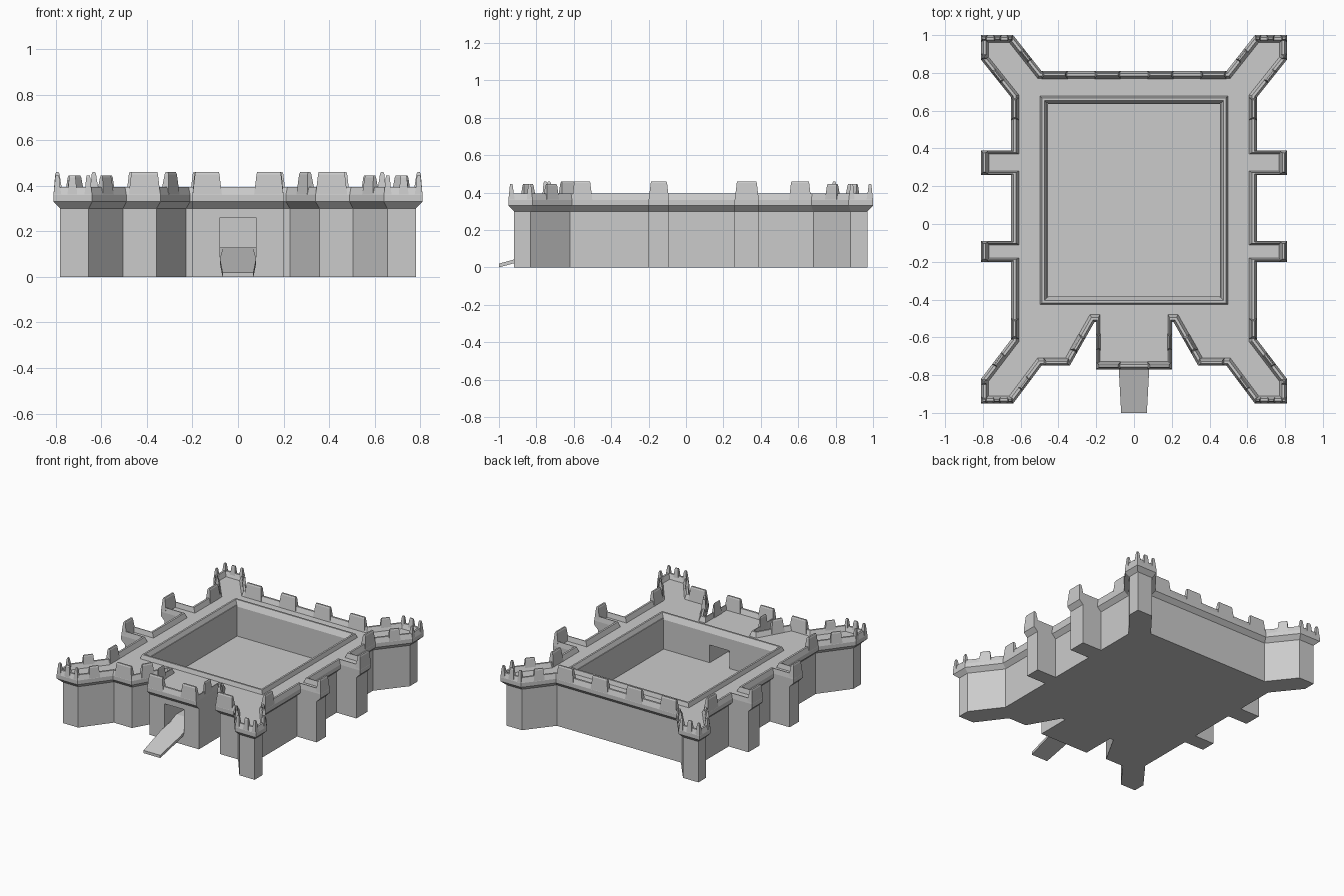
import bpy, bmesh
from mathutils import Vector

if "Cube" in bpy.data.objects:
    bpy.data.objects.remove(bpy.data.objects["Cube"])


def make(name, build):
    bm = bmesh.new()
    build(bm)
    bmesh.ops.recalc_face_normals(bm, faces=bm.faces)
    me = bpy.data.meshes.new(name)
    bm.to_mesh(me)
    bm.free()
    ob = bpy.data.objects.new(name, me)
    bpy.context.collection.objects.link(ob)
    return ob


def loft(bm, rings, caps=True, wrap=False):
    vs = [[bm.verts.new(p) for p in r] for r in rings]
    pairs = list(zip(vs, vs[1:])) + ([(vs[-1], vs[0])] if wrap else [])
    for a, b in pairs:
        for i in range(len(a)):
            j = (i + 1) % len(a)
            bm.faces.new((a[i], a[j], b[j], b[i]))
    if caps:
        bm.faces.new(vs[0][::-1])
        bm.faces.new(vs[-1])


def inset(pts, dist):
    """Move every edge of a counter-clockwise outline inward by its own distance."""
    n, out = len(pts), []
    dirs = [(pts[(i + 1) % n] - pts[i]).normalized() for i in range(n)]
    base = [pts[i] + Vector((-dirs[i].y, dirs[i].x)) * dist[i] for i in range(n)]
    for i in range(n):
        d0, d1 = dirs[i - 1], dirs[i]
        t = (base[i] - base[i - 1]).cross(d1) / d0.cross(d1)
        out.append(base[i - 1] + d0 * t)
    return out


# Right half of the fort outline; the flag marks edges with no cornice flare
HALF = [(.20, -.77, 1), (.20, -.52, 0), (.21, -.52, 0), (.34, -.75, 0),
        (.49, -.75, 0), (.64, -.95, 0), (.81, -.95, 0), (.81, -.82, 0),
        (.65, -.61, 0), (.65, -.20, 1), (.81, -.20, 0), (.81, -.09, 1),
        (.65, -.09, 0), (.65, .26, 1), (.81, .26, 0), (.81, .39, 1),
        (.65, .39, 0), (.65, .67, 0), (.81, .87, 0), (.81, 1.0, 0),
        (.64, 1.0, 0), (.49, .81, 0)]
outline = [Vector(p[:2]) for p in HALF] + [Vector((-p[0], p[1])) for p in HALF[::-1]]
half_flags = [p[2] for p in HALF[:-1]]
flags = half_flags + [0] + half_flags[::-1] + [0]


def level(z, wall, side):
    return [(p.x, p.y, z) for p in inset(outline, [side if f else wall for f in flags])]


# Walls with cornice, parapet and walkway
walls = make("fort_walls", lambda bm: loft(bm, [
    level(0, .03, 0), level(.30, .03, 0), level(.33, 0, 0), level(.36, 0, 0),
    level(.395, .012, .006), level(.395, .026, .012), level(.36, .04, .02)]))


def rect(x, y0, y1, z):
    return [(-x, y0, z), (x, y0, z), (x, y1, z), (-x, y1, z)]


# Courtyard and gate passage cut out of the solid
FLOOR = .13
yard = make("courtyard_cutter", lambda bm: loft(bm, [
    rect(.455, -.39, .64, FLOOR), rect(.455, -.39, .64, .6)]))
prof = [(-.9, .02), (-.6, FLOOR), (-.35, FLOOR), (-.35, .26), (-.9, .26)]
gate = make("gate_cutter", lambda bm: loft(bm, [
    [(x, y, z) for y, z in prof] for x in (-.08, .08)]))
bpy.context.view_layer.objects.active = walls
for cutter in (yard, gate):
    cutter.hide_render = True
    mod = walls.modifiers.new(cutter.name, 'BOOLEAN')
    mod.operation, mod.solver, mod.object = 'DIFFERENCE', 'EXACT', cutter
    bpy.ops.object.modifier_apply(modifier=mod.name)
    bpy.data.objects.remove(cutter)

# Low rim around the courtyard
make("courtyard_rim", lambda bm: loft(bm, [
    rect(.50 - d, -.43 + d, .68 - d, z) for d, z in
    ((0, .35), (.012, .39), (.025, .39), (.045, .35))], caps=False, wrap=True))

# Entrance ramp, widest where it meets the gate
def ramp(bm):
    plan = [(-1.0, .068), (-.78, .08), (-.60, .065)]
    rings = []
    for y, w in plan:
        z = .02 + (y + 1) * .275
        rings.append([(-w, y, z - .02), (w, y, z - .02), (w, y, z), (-w, y, z)])
    loft(bm, rings)


make("entrance_ramp", ramp)


# Tapered battlement block on the outer edge from p to q
def merlon(bm, p, q, top=.46, thick=.042, taper=.014):
    p, q = Vector(p), Vector(q)
    d = (q - p).normalized()
    n = Vector((-d.y, d.x))

    def ring(z, e, o, i):
        return [(v.x, v.y, z) for v in (p + d * e + n * o, q - d * e + n * o,
                                        q - d * e + n * i, p + d * e + n * i)]
    loft(bm, [ring(.355, 0, 0, thick), ring(top - .01, taper * .8, .008, thick * .65),
              ring(top, taper, .012, thick * .55)])


def along(a, b, f0, f1):
    a, b = Vector(a), Vector(b)
    return a.lerp(b, f0), a.lerp(b, f1)


def right_merlons(bm):
    # Straight walls, side buttresses, gatehouse
    for p, q in (((.07, -.77), (.20, -.77)), ((.34, -.75), (.48, -.75)),
                 ((.65, -.61), (.65, -.50)), ((.65, .55), (.65, .67)),
                 ((.81, -.20), (.81, -.09)), ((.81, .26), (.81, .39)),
                 ((.49, .81), (.35, .81)), ((.21, .81), (.07, .81))):
        merlon(bm, p, q)
    merlon(bm, (.20, -.67), (.20, -.58), thick=.024)
    merlon(bm, *along((.21, -.52), (.34, -.75), .35, .72))
    # Corner bastion crowns
    crown = ((.36, .68), (0, .2), (.38, .64), (.8, 1), (0, .25), (.75, 1), (.36, .68))
    front = [(.49, -.75), (.64, -.95), (.81, -.95), (.81, -.82), (.65, -.61)]
    back = [(.65, .67), (.81, .87), (.81, 1.0), (.64, 1.0), (.49, .81)]
    for pts, edges in ((front, (0, 1, 1, 1, 2, 2, 3)), (back, (0, 2, 2, 2, 1, 1, 3))):
        for e, (f0, f1) in zip(edges, crown):
            merlon(bm, *along(pts[e], pts[e + 1], f0, f1), top=.445, thick=.036, taper=.01)


merlons = make("battlements", right_merlons)
mir = merlons.modifiers.new("Mirror", 'MIRROR')
mir.use_clip = False
mir.use_mirror_merge = False
